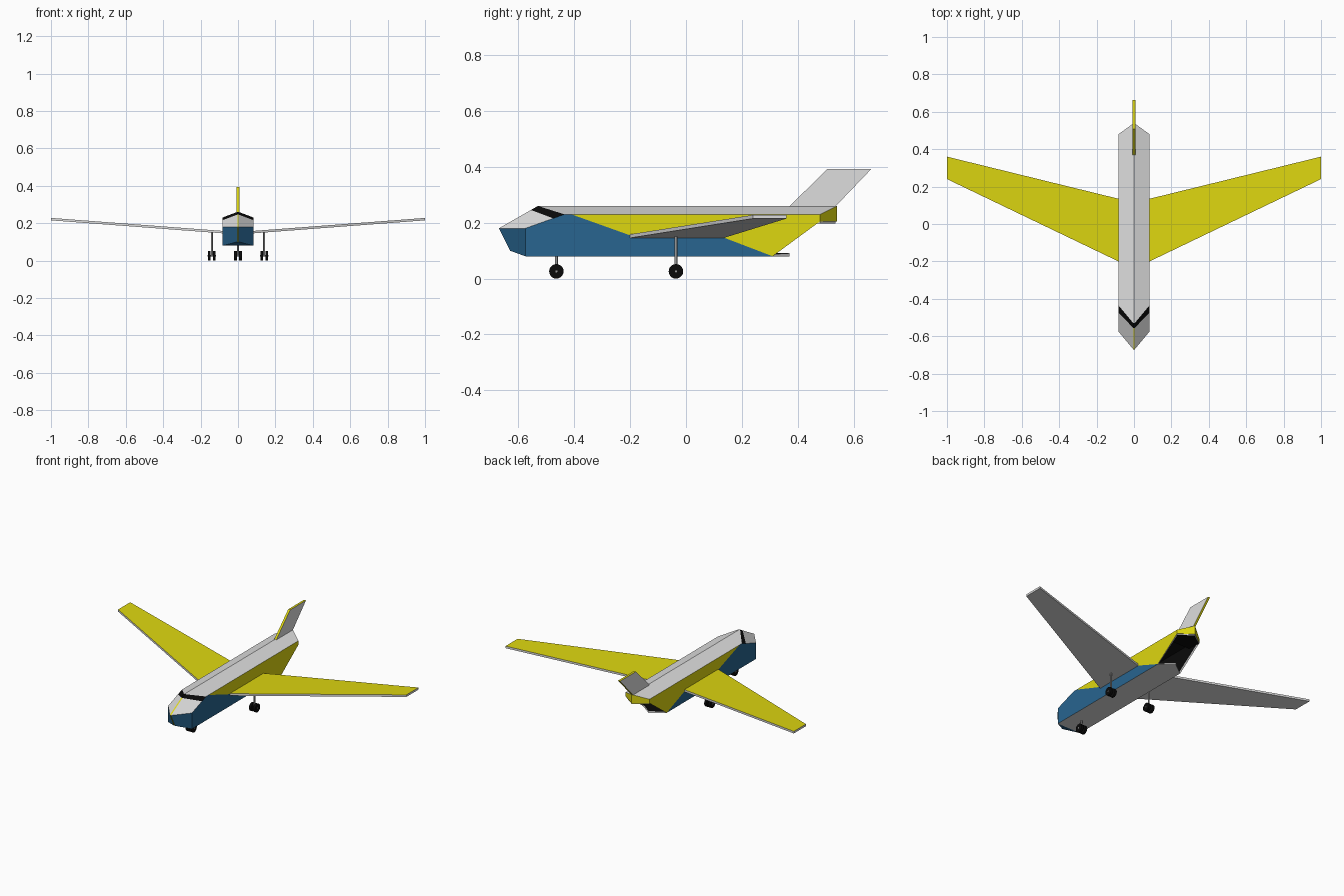
import bpy, bmesh, math
from mathutils import Vector

if "Cube" in bpy.data.objects:
    bpy.data.objects.remove(bpy.data.objects["Cube"])

def mat(name, col):
    m = bpy.data.materials.new(name)
    m.diffuse_color = (*col, 1)
    m.use_nodes = True
    m.node_tree.nodes["Principled BSDF"].inputs["Base Color"].default_value = m.diffuse_color
    return m

black = mat("black", (0.003, 0.003, 0.003))
blue = mat("blue", (0.021, 0.13, 0.28))
yellow = mat("yellow", (0.73, 0.68, 0.005))
white = mat("white", (0.73, 0.73, 0.73))
grey = mat("strut_grey", (0.32, 0.32, 0.32))
K, B, Y, W = range(4)          # slot order of the painted parts

def finish(bm, name, mats):
    bmesh.ops.remove_doubles(bm, verts=bm.verts, dist=1e-5)
    bmesh.ops.recalc_face_normals(bm, faces=bm.faces)
    me = bpy.data.meshes.new(name)
    bm.to_mesh(me)
    bm.free()
    for m in mats:
        me.materials.append(m)
    ob = bpy.data.objects.new(name, me)
    bpy.context.collection.objects.link(ob)
    return ob

def prism(name, bottom, top, mats, rule):
    """Solid between two matching outlines; rule(normal) gives the slot."""
    bm = bmesh.new()
    a = [bm.verts.new(p) for p in bottom]
    b = [bm.verts.new(p) for p in top]
    bm.faces.new(a)
    bm.faces.new(b)
    for i in range(len(a)):
        j = (i + 1) % len(a)
        bm.faces.new((a[i], a[j], b[j], b[i]))
    bmesh.ops.recalc_face_normals(bm, faces=bm.faces)
    for f in bm.faces:
        f.material_index = rule(f.normal)
    return finish(bm, name, mats)

# Fuselage: right half as painted panels, mirrored, hollow with an open tail
s, c = 0.083, 0.004
chin, tip = (c, -0.63, 0.10), (c, -0.67, 0.18)
glass_lo, glass_hi = (c, -0.555, 0.2457), (c, -0.53, 0.26)
low, cheek = (s, -0.575, 0.08), (s, -0.575, 0.18)
side_lo, side_hi = (s, -0.475, 0.2157), (s, -0.435, 0.23)
split = [(s, -0.41, 0.23), (s, -0.20, 0.155), (s, 0.14, 0.145), (s, 0.31, 0.08)]
tail_lo, tail_hi = (s, 0.48, 0.205), (s, 0.48, 0.23)
end_lo, end_hi = (0, 0.54, 0.205), (0, 0.54, 0.26)

def mid(p):
    return (0, p[1], p[2])

panels = [
    (Y, [mid(chin), chin, tip, mid(tip)]),                       # nose stripe
    (Y, [mid(tip), tip, glass_lo, mid(glass_lo)]),
    (B, [chin, low, cheek, tip]),                                # nose
    (B, [mid(chin), chin, low, mid(low)]),
    (W, [tip, cheek, side_lo, glass_lo]),
    (K, [glass_lo, side_lo, side_hi, glass_hi]),                 # windscreen
    (K, [mid(glass_lo), glass_lo, glass_hi, mid(glass_hi)]),
    (W, [mid(glass_hi), glass_hi, side_hi, split[0], tail_hi, end_hi]),  # roof
    (B, [low, *reversed(split), side_hi, side_lo, cheek]),       # sides
    (Y, [*split, tail_lo, tail_hi]),
    (Y, [tail_lo, end_lo, end_hi, tail_hi]),                     # tail
    (W, [mid(low), low, split[3], (0, 0.37, 0.08)]),             # belly
]
bm = bmesh.new()
for sx in (1, -1):
    for idx, pts in panels:
        f = bm.faces.new([bm.verts.new((sx * x, y, z)) for x, y, z in pts])
        f.material_index = idx
body = finish(bm, "fuselage", (black, blue, yellow, white))
sol = body.modifiers.new("hull_thickness", 'SOLIDIFY')
sol.thickness = 0.011
sol.offset = -1
sol.material_offset = -10      # black inside
sol.material_offset_rim = 1    # white lip round the opening

# Tail ceiling plate
plan = [(-0.078, 0.40), (0.078, 0.40), (0.078, 0.48), (0, 0.535), (-0.078, 0.48)]
prism("tail_ceiling", [(x, y, 0.198) for x, y in plan], [(x, y, 0.207) for x, y in plan],
      (black, white), lambda n: 0 if n.z < -0.5 else 1)

# Wings: yellow on top, white elsewhere
for sx, side in ((1, "right"), (-1, "left")):
    lower = [(sx * 0.075, -0.204, 0.145), (sx * 1.0, 0.24, 0.215),
             (sx * 1.0, 0.36, 0.215), (sx * 0.075, 0.133, 0.145)]
    prism(side + "_wing", lower, [(x, y, z + 0.013) for x, y, z in lower],
          (white, yellow), lambda n: 1 if n.z > 0.5 else 0)

# Tail fin: white sides, yellow edges
fin = [(0.361, 0.25), (0.507, 0.393), (0.664, 0.393), (0.527, 0.25)]
prism("tail_fin", [(-0.007, y, z) for y, z in fin], [(0.007, y, z) for y, z in fin],
      (white, yellow), lambda n: 0 if abs(n.x) > 0.5 else 1)

# Landing gear: strut, axle and a pair of wheels
def cylinder(name, p, q, r, m, sides):
    p, q = Vector(p), Vector(q)
    bpy.ops.mesh.primitive_cylinder_add(vertices=sides, radius=r, depth=(q - p).length,
                                        location=(p + q) / 2)
    ob = bpy.context.object
    ob.name = name
    ob.rotation_euler = (q - p).to_track_quat('Z', 'Y').to_euler()
    ob.data.materials.append(m)
    bpy.ops.object.shade_smooth_by_angle(angle=math.radians(40))

for name, x, y, top in (("nose", 0, -0.464, 0.085), ("right", 0.14, -0.036, 0.153),
                        ("left", -0.14, -0.036, 0.153)):
    z = 0.026
    cylinder(name + "_strut", (x, y, z), (x, y, top), 0.005, grey, 12)
    cylinder(name + "_axle", (x - 0.022, y, z), (x + 0.022, y, z), 0.004, grey, 12)
    for d in (-1, 1):
        cylinder(name + "_wheel", (x + d * 0.006, y, z), (x + d * 0.021, y, z), 0.026, black, 20)
